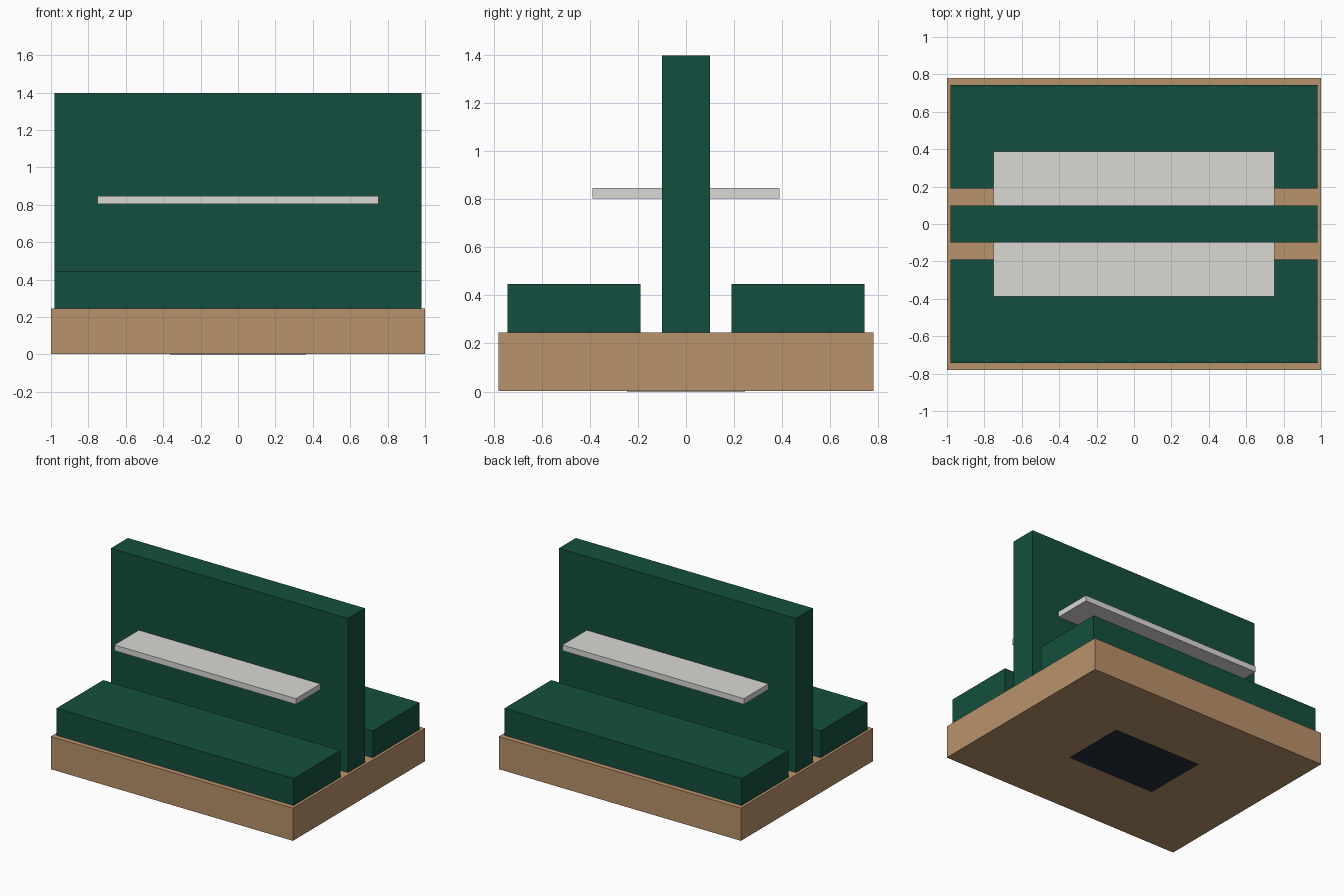
import bpy

if "Cube" in bpy.data.objects:
    bpy.data.objects.remove(bpy.data.objects["Cube"])


def material(name, rgb):
    m = bpy.data.materials.new(name)
    m.diffuse_color = (*rgb, 1)
    m.use_nodes = True
    m.node_tree.nodes["Principled BSDF"].inputs["Base Color"].default_value = m.diffuse_color
    return m


def box(name, lo, hi, mat):
    """Box between two opposite corners."""
    bpy.ops.mesh.primitive_cube_add(
        size=1, location=[(a + b) / 2 for a, b in zip(lo, hi)])
    ob = bpy.context.object
    ob.name = name
    ob.scale = [b - a for a, b in zip(lo, hi)]
    bpy.ops.object.transform_apply(location=False, rotation=False, scale=True)
    ob.data.materials.append(mat)
    return ob


wood = material("wood", (0.485, 0.287, 0.147))
green = material("green_padding", (0.007, 0.078, 0.049))
pale = material("pale_board", (0.70, 0.69, 0.665))
dark = material("dark_plate", (0.019, 0.031, 0.048))

# Wooden plinth with a dark plate set into its underside
box("base", (-1, -0.78, 0.002), (1, 0.78, 0.246), wood)
box("underside_plate", (-0.363, -0.245, 0), (0.363, 0.245, 0.03), dark)

# Shared upright backrest
box("backrest", (-0.98, -0.1, 0.246), (0.98, 0.1, 1.397), green)

# Seat and armrest-height shelf on each side of the backrest
for side, s in (("front", -1), ("back", 1)):
    y0, y1 = sorted((s * 0.19, s * 0.743))
    box(side + "_seat", (-0.98, y0, 0.246), (0.98, y1, 0.447), green)
    y0, y1 = sorted((s * 0.09, s * 0.388))
    box(side + "_shelf", (-0.75, y0, 0.804), (0.75, y1, 0.847), pale)
